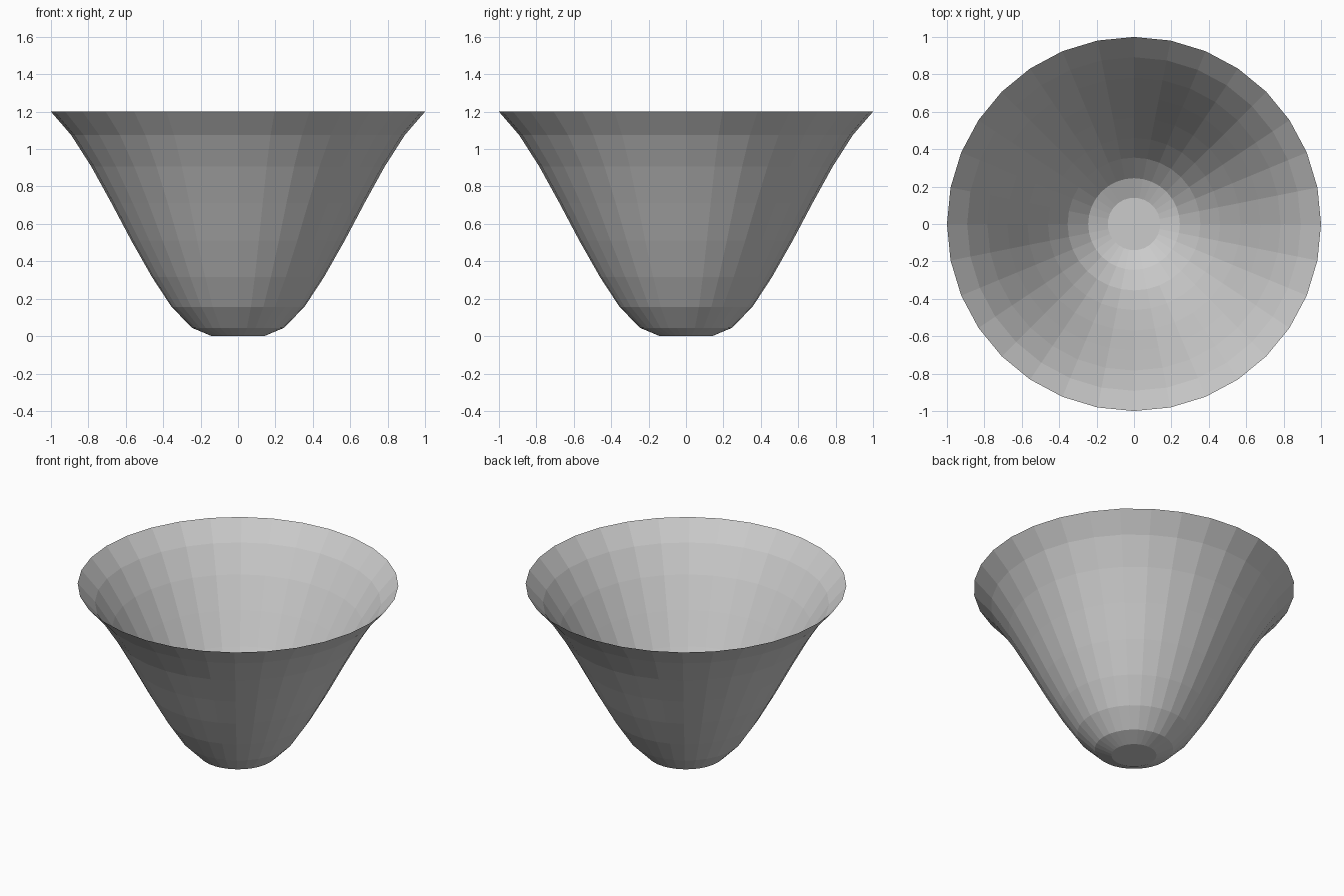
import bpy, bmesh
from math import cos, sin, tau

if "Cube" in bpy.data.objects:
    bpy.data.objects.remove(bpy.data.objects["Cube"])

SIDES = 32

# Bowl profile from foot to rim: (radius, height)
PROFILE = [(0.14, 0.0), (0.245, 0.044), (0.355, 0.156), (0.46, 0.316), (0.57, 0.51),
           (0.677, 0.712), (0.784, 0.906), (0.892, 1.075), (1.0, 1.2)]

bm = bmesh.new()
rings = [[bm.verts.new((r * cos(tau * i / SIDES), r * sin(tau * i / SIDES), z))
          for i in range(SIDES)] for r, z in PROFILE]

# Flared, single-skinned wall, open at the rim
for low, high in zip(rings, rings[1:]):
    for i in range(SIDES):
        j = (i + 1) % SIDES
        bm.faces.new((low[i], low[j], high[j], high[i]))

# Flat foot closing the bottom
bm.faces.new(rings[0][::-1])

mesh = bpy.data.meshes.new("flared_bowl")
bm.to_mesh(mesh)
bm.free()
bowl = bpy.data.objects.new("flared_bowl", mesh)
bpy.context.collection.objects.link(bowl)
